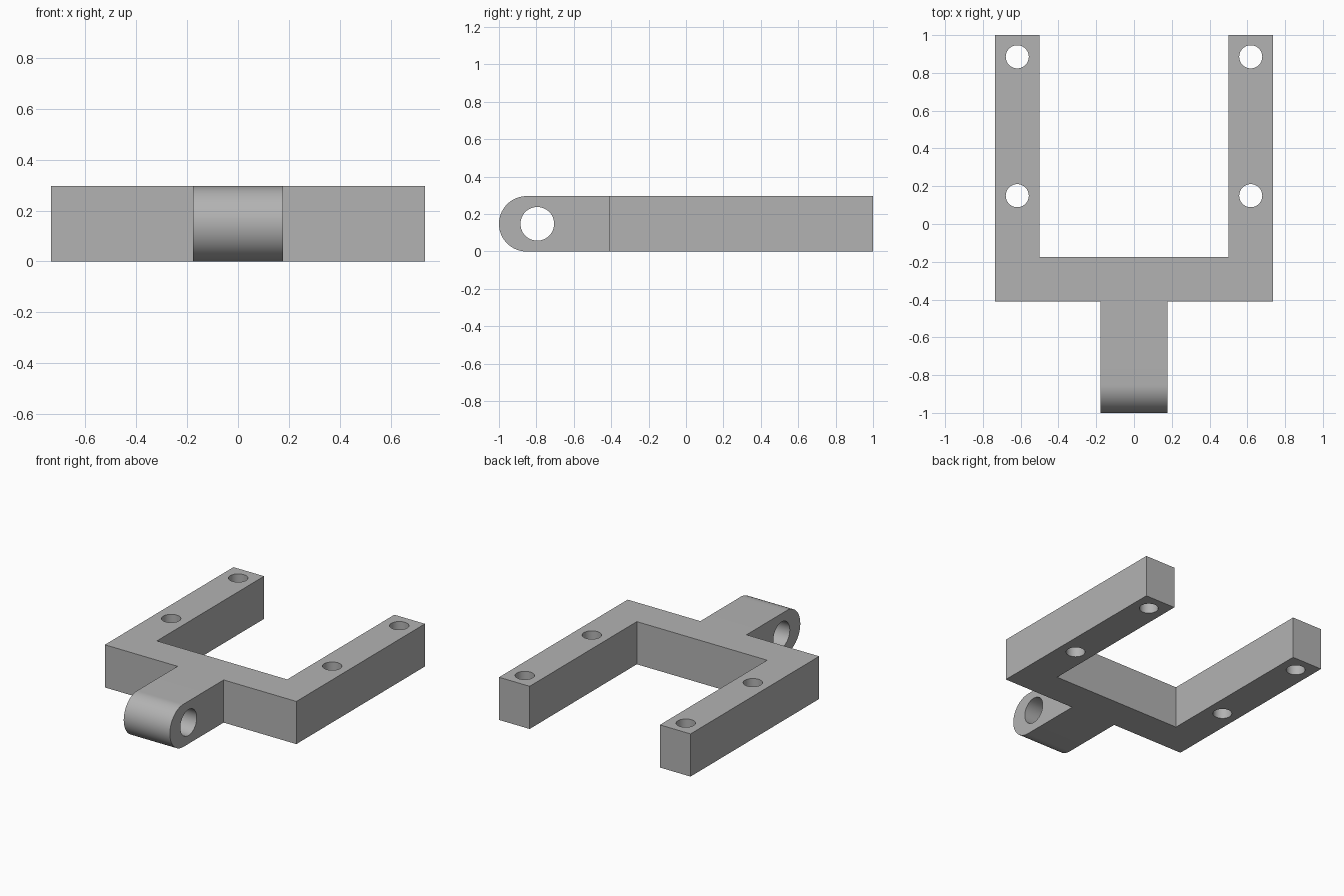
import bpy, bmesh, math
from mathutils import Vector

cube = bpy.data.objects.get("Cube")
if cube:
    bpy.data.objects.remove(cube, do_unlink=True)

H = 0.296            # thickness of the bracket
R = H / 2            # radius of the rounded tongue end
TONGUE_X = 0.177     # half width of the tongue

grey = bpy.data.materials.new("plain grey")
grey.use_nodes = True
colour = (0.45, 0.45, 0.45, 1)
grey.diffuse_color = colour
grey.node_tree.nodes["Principled BSDF"].inputs["Base Color"].default_value = colour


def prism(name, points, offset):
    """Extrude a closed outline of 3D points along an offset."""
    bm = bmesh.new()
    face = bm.faces.new([bm.verts.new(p) for p in points])
    made = bmesh.ops.extrude_face_region(bm, geom=[face])["geom"]
    verts = [v for v in made if isinstance(v, bmesh.types.BMVert)]
    bmesh.ops.translate(bm, verts=verts, vec=Vector(offset))
    bmesh.ops.recalc_face_normals(bm, faces=bm.faces)
    mesh = bpy.data.meshes.new(name)
    bm.to_mesh(mesh)
    bm.free()
    mesh.materials.append(grey)
    ob = bpy.data.objects.new(name, mesh)
    bpy.context.collection.objects.link(ob)
    return ob


def arc(cx, cy, r, start, sweep, steps):
    angles = [start + sweep * i / steps for i in range(steps + 1)]
    return [(cx + r * math.cos(a), cy + r * math.sin(a)) for a in angles]


def combine(target, tool, operation):
    """Apply a boolean and remove its helper."""
    mod = target.modifiers.new(operation.lower(), 'BOOLEAN')
    mod.operation, mod.solver, mod.object = operation, 'EXACT', tool
    bpy.context.view_layer.objects.active = target
    bpy.ops.object.modifier_apply(modifier=mod.name)
    bpy.data.objects.remove(tool, do_unlink=True)


# U-shaped fork
half = [(0.735, -0.41), (0.735, 1), (0.5, 1), (0.5, -0.175)]
outline = half + [(-x, y) for x, y in reversed(half)]
bracket = prism("fork_bracket", [(x, y, 0) for x, y in outline], (0, 0, H))

# Tongue with a rounded front end
side = [(-0.3, H)] + arc(R - 1, R, R, math.pi / 2, math.pi, 40) + [(-0.3, 0)]
tongue = prism("tongue", [(-TONGUE_X, y, z) for y, z in side], (2 * TONGUE_X, 0, 0))
combine(bracket, tongue, 'UNION')

# Cross hole through the tongue
ring = arc(-0.795, R, 0.09, 0, 2 * math.pi, 48)[:-1]
pin = prism("pin_hole_cutter", [(-0.3, y, z) for y, z in ring], (0.6, 0, 0))
combine(bracket, pin, 'DIFFERENCE')

# Vertical bolt holes through both arms
for x in (-0.618, 0.618):
    for y in (0.15, 0.885):
        ring = arc(x, y, 0.061, 0, 2 * math.pi, 48)[:-1]
        bolt = prism("bolt_hole_cutter", [(u, v, -0.1) for u, v in ring], (0, 0, H + 0.2))
        combine(bracket, bolt, 'DIFFERENCE')

# Smooth curves, sharp corners
bpy.ops.object.select_all(action='DESELECT')
bracket.select_set(True)
bpy.context.view_layer.objects.active = bracket
bpy.ops.object.shade_smooth_by_angle(angle=math.radians(30))
